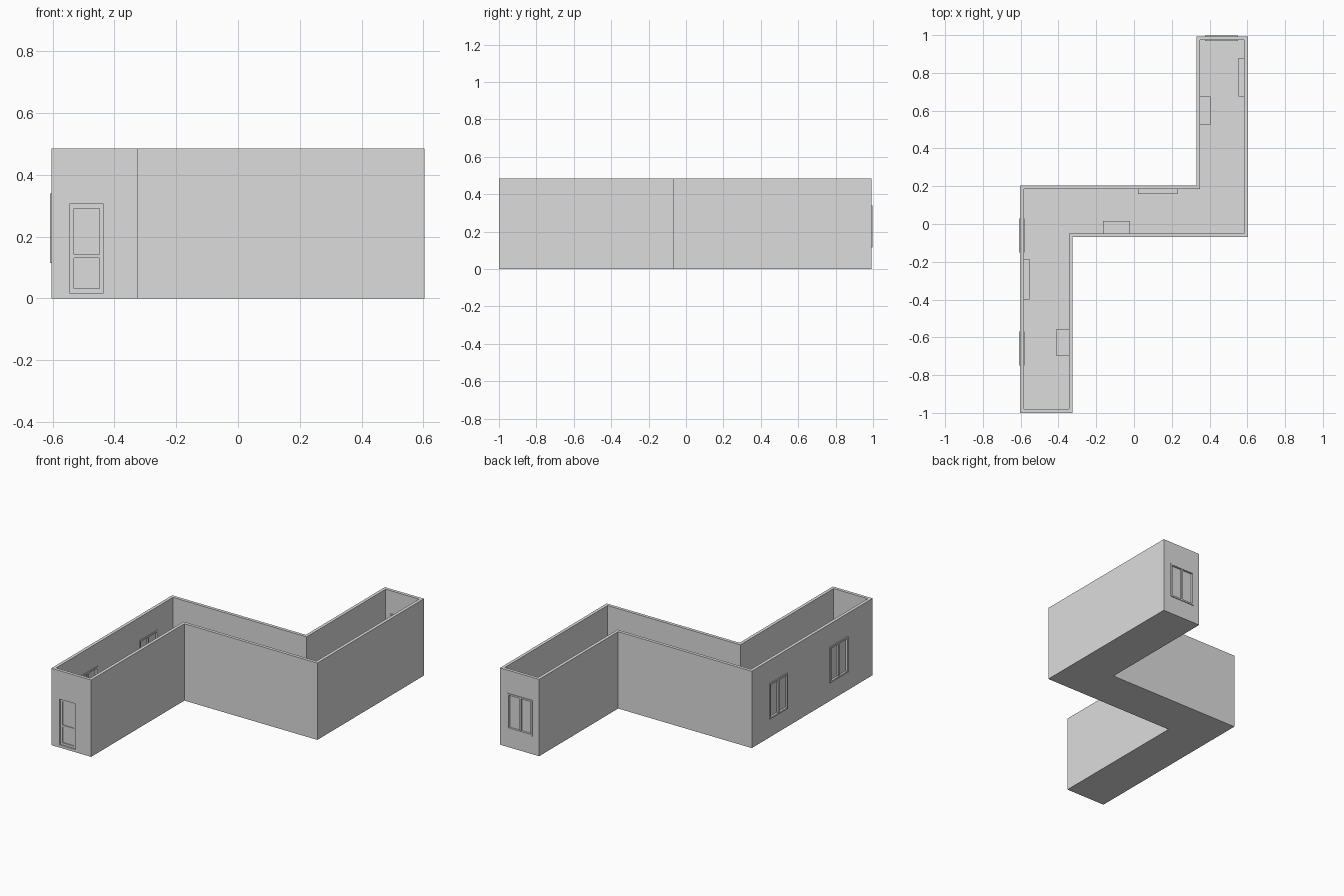
import bpy, bmesh

if "Cube" in bpy.data.objects:
    bpy.data.objects.remove(bpy.data.objects["Cube"], do_unlink=True)

SHADE = (0.72, 0.72, 0.72, 1)
grey = bpy.data.materials.new("plain_grey")
grey.use_nodes = True
grey.diffuse_color = SHADE
grey.node_tree.nodes["Principled BSDF"].inputs["Base Color"].default_value = SHADE

HEIGHT, WALL, FLOOR = 0.485, 0.02, 0.012
OUTLINE = [(-0.603, -1), (-0.325, -1), (-0.325, -0.07), (0.603, -0.07),
           (0.603, 0.993), (0.33, 0.993), (0.33, 0.205), (-0.603, 0.205)]


def finish(name, bm):
    bmesh.ops.recalc_face_normals(bm, faces=bm.faces[:])
    mesh = bpy.data.meshes.new(name)
    bm.to_mesh(mesh)
    bm.free()
    mesh.materials.append(grey)
    obj = bpy.data.objects.new(name, mesh)
    bpy.context.collection.objects.link(obj)
    return obj


def box(name, x, y, z):
    """Box from (low, high) pairs on each axis."""
    bm = bmesh.new()
    bmesh.ops.create_cube(bm, size=1)
    for v in bm.verts:
        v.co = [r[0] if c < 0 else r[1] for c, r in zip(v.co, (x, y, z))]
    return finish(name, bm)


def wall_box(name, axis, across, along, z):
    """Box given by its depth across a wall and its run along it."""
    return box(name, across, along, z) if axis == "x" else box(name, along, across, z)


# Floor and open-topped walls as one solid: a block with its top inset and sunk
bm = bmesh.new()
levels = [[bm.verts.new((x, y, z)) for x, y in OUTLINE] for z in (0, HEIGHT)]
bm.faces.new(levels[0][::-1])
top = bm.faces.new(levels[1])
for i in range(len(OUTLINE)):
    bm.faces.new((levels[0][i - 1], levels[0][i], levels[1][i], levels[1][i - 1]))
bm.normal_update()
bmesh.ops.inset_individual(bm, faces=[top], thickness=WALL, use_even_offset=True)
for part in bmesh.ops.extrude_face_region(bm, geom=[top])["geom"]:
    if isinstance(part, bmesh.types.BMVert):
        part.co.z = FLOOR
if top.is_valid:
    bmesh.ops.delete(bm, geom=[top], context="FACES_ONLY")
walls = finish("walls_and_floor", bm)


def cut_opening(name, axis, face, along, z):
    cutter = wall_box(name + "_cutter", axis, (face - 0.05, face + 0.05), along, z)
    cutter.hide_render = True
    cutter.hide_viewport = True
    mod = walls.modifiers.new(name, "BOOLEAN")
    mod.operation, mod.solver, mod.object = "DIFFERENCE", "EXACT", cutter


def framed(name, axis, deep, pane, along, z, bar):
    """Rectangular frame with a thin pane in it."""
    (a, b), (lo, hi) = along, z
    wall_box(name + "_jamb_a", axis, deep, (a, a + bar), z)
    wall_box(name + "_jamb_b", axis, deep, (b - bar, b), z)
    wall_box(name + "_sill", axis, deep, (a + bar, b - bar), (lo, lo + bar))
    wall_box(name + "_head", axis, deep, (a + bar, b - bar), (hi - bar, hi))
    wall_box(name + "_pane", axis, pane, (a + bar, b - bar), (lo + bar, hi - bar))


# Windows: wall axis, outer face, outward direction, run along the wall
WINDOW_Z = (0.115, 0.34)
for name, axis, face, out, along in [
        ("side_window_front", "x", -0.603, -1, (-0.75, -0.57)),
        ("side_window_back", "x", -0.603, -1, (-0.15, 0.03)),
        ("end_window", "y", 0.993, 1, (0.375, 0.55))]:
    cut_opening(name, axis, face, along, WINDOW_Z)
    deep = sorted((face + out * 0.005, face - out * 0.024))
    pane = sorted((face - out * 0.008, face - out * 0.012))
    framed(name, axis, deep, pane, along, WINDOW_Z, 0.01)
    mid = sum(along) / 2
    bar = sorted((face + out * 0.002, face - out * 0.02))
    wall_box(name + "_mullion", axis, bar, (mid - 0.006, mid + 0.006),
             (WINDOW_Z[0] + 0.01, WINDOW_Z[1] - 0.01))

# Entrance door, set back in the front wall
DOOR_X, DOOR_Z = (-0.545, -0.435), (0.017, 0.305)
cut_opening("door", "y", -1, DOOR_X, DOOR_Z)
framed("door", "y", (-0.992, -0.98), (-0.986, -0.982), DOOR_X, DOOR_Z, 0.014)
wall_box("door_rail", "y", (-0.991, -0.981), (DOOR_X[0] + 0.014, DOOR_X[1] - 0.014), (0.13, 0.142))

# Slim radiators along the walls
for i, (x, y) in enumerate([((-0.583, -0.553), (-0.40, -0.185)),
                            ((0.02, 0.23), (0.158, 0.185)),
                            ((0.553, 0.583), (0.675, 0.88))]):
    box(f"radiator_{i + 1}", x, y, (0.03, 0.135))

# Low cabinets opposite them
for i, (x, y) in enumerate([((-0.41, -0.345), (-0.70, -0.555)),
                            ((-0.165, -0.02), (-0.05, 0.015)),
                            ((0.35, 0.405), (0.525, 0.675))]):
    box(f"cabinet_{i + 1}", x, y, (FLOOR, 0.16))
